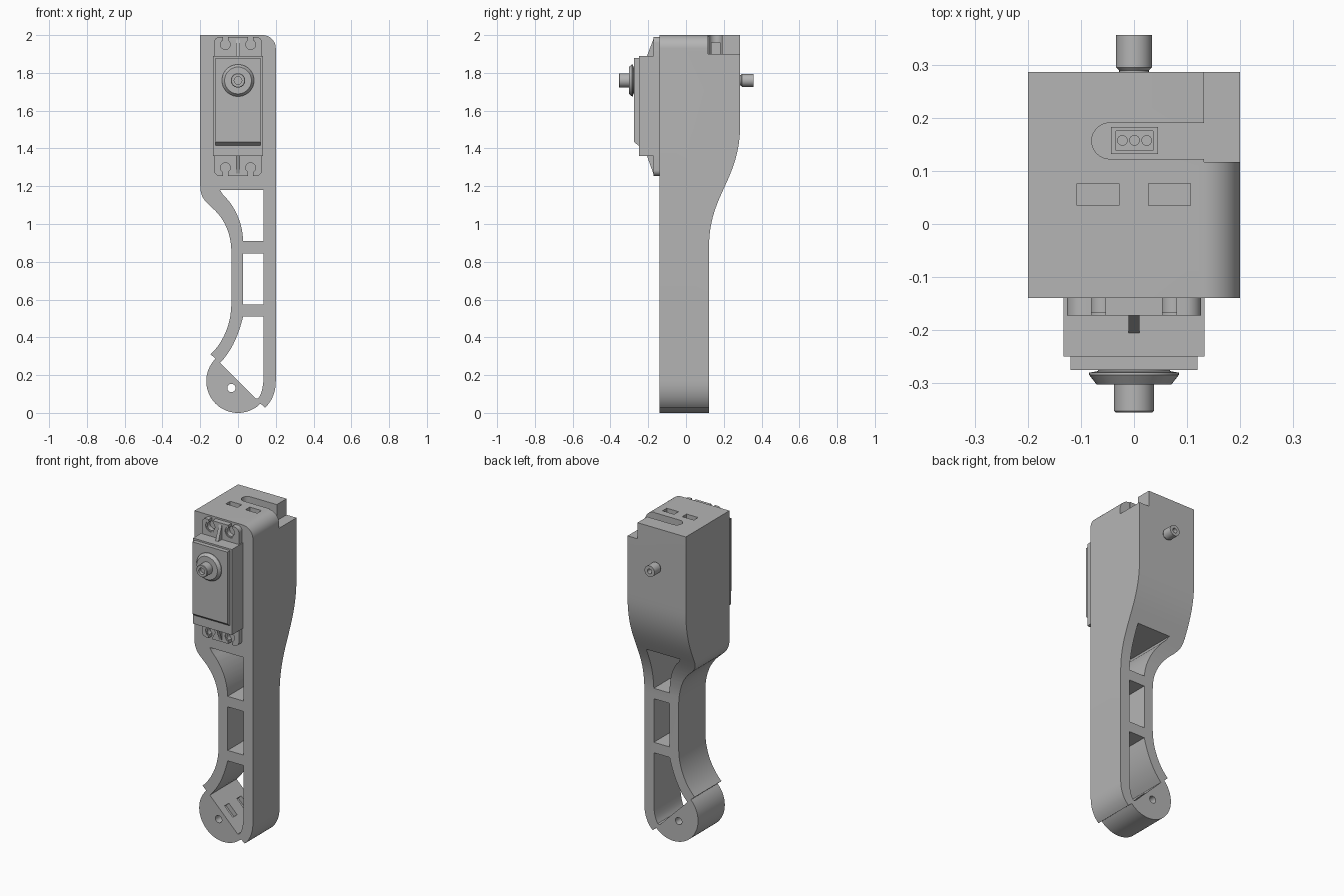
import bpy, bmesh
from math import radians, cos, sin, pi
from mathutils import Vector
from mathutils.geometry import interpolate_bezier

cube = bpy.data.objects.get("Cube")
if cube:
    bpy.data.objects.remove(cube, do_unlink=True)

grey = bpy.data.materials.new("plain_grey")
grey.use_nodes = True
grey.diffuse_color = (0.46, 0.46, 0.46, 1)
grey.node_tree.nodes["Principled BSDF"].inputs["Base Color"].default_value = (0.46, 0.46, 0.46, 1)


def finish(name, bm):
    bmesh.ops.recalc_face_normals(bm, faces=bm.faces[:])
    mesh = bpy.data.meshes.new(name)
    bm.to_mesh(mesh)
    bm.free()
    mesh.materials.append(grey)
    ob = bpy.data.objects.new(name, mesh)
    bpy.context.collection.objects.link(ob)
    return ob


def prism(name, pts, lo, hi, axis="y"):
    """Extrude a flat outline along one axis."""
    place = {"x": lambda a, b, t: (t, a, b), "y": lambda a, b, t: (a, t, b),
             "z": lambda a, b, t: (a, b, t)}[axis]
    bm = bmesh.new()
    rings = [[bm.verts.new(place(a, b, t)) for a, b in pts] for t in (lo, hi)]
    bm.faces.new(rings[0])
    bm.faces.new(rings[1])
    n = len(pts)
    for i in range(n):
        j = (i + 1) % n
        bm.faces.new((rings[0][i], rings[0][j], rings[1][j], rings[1][i]))
    return finish(name, bm)


def lathe(name, profile, z, steps=48):
    """Spin (radius, y) points around a y-directed axis at height z."""
    bm = bmesh.new()
    verts = [bm.verts.new((r, y, z)) for r, y in profile]
    edges = [bm.edges.new(p) for p in zip(verts, verts[1:])]
    bmesh.ops.spin(bm, geom=verts + edges, cent=(0, 0, z), axis=(0, 1, 0),
                   angle=2 * pi, steps=steps, use_duplicate=False)
    bmesh.ops.remove_doubles(bm, verts=bm.verts[:], dist=1e-5)
    return finish(name, bm)


def rect(x0, x1, z0, z1):
    return [(x0, z0), (x1, z0), (x1, z1), (x0, z1)]


def arc(cx, cz, r, a0, a1, n=16):
    angles = [radians(a0 + (a1 - a0) * i / n) for i in range(n + 1)]
    return [(cx + r * cos(a), cz + r * sin(a)) for a in angles]


def circle(cx, cz, r, n=32):
    return arc(cx, cz, r, 0, 360, n)[:-1]


def curve(a, b, c, d, n=10):
    return [(p.x, p.y) for p in interpolate_bezier(*[Vector((*q, 0)) for q in (a, b, c, d)], n)]


def boolean(ob, cutter, op="DIFFERENCE"):
    mod = ob.modifiers.new("cut", "BOOLEAN")
    mod.operation, mod.solver, mod.object = op, "EXACT", cutter
    bpy.context.view_layer.objects.active = ob
    bpy.ops.object.modifier_apply(modifier=mod.name)
    bpy.data.objects.remove(cutter, do_unlink=True)


# Leg frame: front outline, then trimmed by the side profile
outline = [(-0.2, 2.0)]
outline += curve((-0.2, 1.2), (-0.2, 1.13), (-0.16, 1.11), (-0.12, 1.07))
outline += curve((-0.12, 1.07), (-0.06, 1.01), (-0.035, 0.93), (-0.035, 0.85))[1:]
outline += curve((-0.035, 0.58), (-0.035, 0.47), (-0.08, 0.37), (-0.145, 0.31))
outline += arc(0, 0.168, 0.168, 135, 315, 40)
outline += curve((0.143, 0.028), (0.18, 0.06), (0.2, 0.11), (0.2, 0.17))
outline += arc(0.13, 1.93, 0.07, 0, 90)
frame = prism("leg_frame", outline, -0.14, 0.4)

side = [(-0.3, -0.1), (0.122, -0.1)]
side += curve((0.122, 0.88), (0.122, 1.16), (0.287, 1.23), (0.287, 1.53), 24)
side += [(0.287, 2.1), (-0.3, 2.1)]
boolean(frame, prism("side_profile", side, -0.5, 0.5, "x"), "INTERSECT")

# Lightening windows and ankle pin hole
upper = [(0.135, 0.91), (0.135, 1.18), (-0.095, 1.18)]
upper += curve((-0.08, 1.155), (-0.02, 1.1), (0.025, 1.01), (0.027, 0.91))
lower = [(0.027, 0.51), (0.135, 0.51), (0.135, 0.19)]
lower += curve((0.135, 0.17), (0.13, 0.13), (0.125, 0.1), (0.108, 0.078), 6)
lower += [(0.095, 0.075)]
lower += curve((-0.095, 0.265), (-0.03, 0.33), (0.005, 0.42), (0.027, 0.51))[:-1]
for pts in (upper, rect(0.027, 0.135, 0.575, 0.845), lower, circle(-0.035, 0.132, 0.022)):
    boolean(frame, prism("window", pts, -0.5, 0.5))

# Top corner notch, cable slot and top pockets
boolean(frame, prism("notch", rect(0.132, 0.3, 0.117, 0.5), 1.9, 2.1, "z"))
slot = arc(-0.046, 0.157, 0.034, 90, 270) + [(0.25, 0.123), (0.25, 0.191)]
boolean(frame, prism("slot", slot, 1.9, 2.1, "z"))
for x in (-0.068, 0.067):
    boolean(frame, prism("pocket", rect(x - 0.04, x + 0.04, 0.035, 0.077), 1.95, 2.1, "z"))

# Pockets in the sloped ankle face
for y in (-0.07, 0.05):
    pts = [(-0.028, 0.198), (0.028, 0.142), (-0.002, 0.112), (-0.058, 0.168)]
    pts = [(-0.018, 0.208), (0.038, 0.152), (0.008, 0.122), (-0.048, 0.178)]
    boolean(frame, prism("ankle_pocket", pts, y - 0.021, y + 0.021))

# Motor case and face plate with a bevelled lower edge
parts = [frame]
parts.append(prism("motor_case", rect(-0.133, 0.133, 1.36, 1.89), -0.25, -0.13))
plate = [(-0.24, 1.415), (-0.252, 1.415), (-0.276, 1.435), (-0.276, 1.88), (-0.24, 1.88)]
parts.append(prism("motor_face_plate", plate, -0.12, 0.12, "x"))

# Slotted mounting ears and ribs above and below the case
for name, s, edge, hole in (("upper", 1, 1.99, 1.95), ("lower", -1, 1.255, 1.298)):
    case = 1.85 if s > 0 else 1.4
    r = 0.03
    ear_pts = [(-0.127, case), (0.127, case)]
    ear_pts += [(0.127 - r + r * cos(a), edge + s * r * (sin(a) - 1))
                for a in [i * pi / 16 for i in range(9)]]
    ear_pts += [(-0.127 + r - r * sin(a), edge + s * r * (cos(a) - 1))
                for a in [i * pi / 16 for i in range(9)]]
    ear = prism(name + "_mounting_ear", ear_pts, -0.173, -0.138)
    for x in (-0.067, 0.067):
        boolean(ear, prism("screw_hole", circle(x, hole, 0.026), -0.3, 0))
        boolean(ear, prism("screw_slot", rect(x - 0.013, x + 0.013, *sorted((hole, edge + s * 0.1))), -0.3, 0))
        boolean(ear, prism("screw_seat", circle(x, hole, 0.034), -0.3, -0.168))
    parts.append(ear)
    base = 1.88 if s > 0 else 1.37
    rib = [(-0.16, base), (-0.21, base), (-0.173, edge - s * 0.012), (-0.16, edge - s * 0.012)]
    parts.append(prism(name + "_ear_rib", rib, -0.01, 0.01, "x"))

# Output horn and rear pivot
parts.append(lathe("output_horn", [
    (0, -0.26), (0.068, -0.26), (0.068, -0.278), (0.085, -0.281), (0.085, -0.285),
    (0.071, -0.303), (0.038, -0.303), (0.038, -0.353), (0.035, -0.356),
    (0.02, -0.356), (0.02, -0.335), (0, -0.335)], 1.76))
parts.append(lathe("rear_pivot", [
    (0, 0.27), (0.028, 0.27), (0.028, 0.29), (0.034, 0.296), (0.034, 0.357),
    (0.015, 0.357), (0.015, 0.32), (0, 0.32)], 1.76))

# Cable connector with three pins
shell = prism("connector_shell", rect(-0.043, 0.045, 0.132, 0.183), 1.89, 1.96, "z")
boolean(shell, prism("socket", rect(-0.034, 0.036, 0.139, 0.176), 1.92, 2.1, "z"))
parts.append(shell)
for i, x in enumerate((-0.022, 0.001, 0.024)):
    parts.append(prism("connector_pin_%d" % (i + 1), circle(x, 0.158, 0.01, 16), 1.91, 1.95, "z"))

# Smooth curved walls while keeping hard edges
bpy.ops.object.select_all(action="DESELECT")
for ob in parts:
    ob.select_set(True)
bpy.context.view_layer.objects.active = frame
bpy.ops.object.shade_smooth_by_angle(angle=radians(30))
